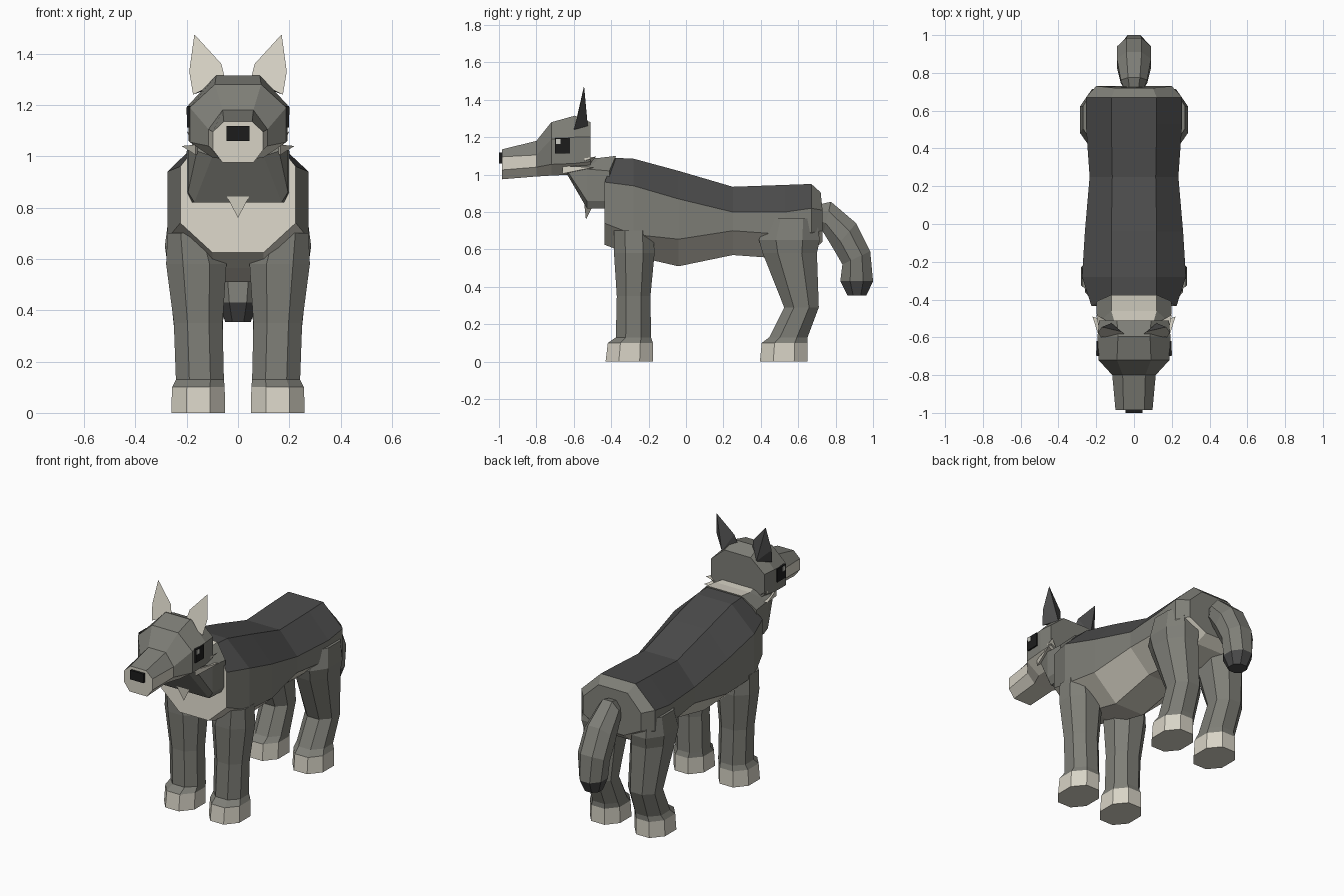
import bpy, bmesh


def material(name, rgb):
    m = bpy.data.materials.new(name)
    m.diffuse_color = (*rgb, 1)
    return m


GREY = material("grey fur", (0.21, 0.21, 0.185))
DARK = material("dark fur", (0.07, 0.07, 0.07))
CREAM = material("cream fur", (0.68, 0.65, 0.56))
BLACK = material("black", (0.012, 0.012, 0.012))
WHITE = material("eye glint", (0.6, 0.6, 0.55))
MATS = [GREY, DARK, CREAM, BLACK, WHITE]
G, D, C, K, W = range(5)


def build(name, verts, faces, colours):
    """Flat shaded mesh with one colour index per face."""
    bm = bmesh.new()
    vs = [bm.verts.new(v) for v in verts]
    for f, c in zip(faces, colours):
        bm.faces.new([vs[i] for i in f]).material_index = c
    bmesh.ops.recalc_face_normals(bm, faces=bm.faces)
    me = bpy.data.meshes.new(name)
    bm.to_mesh(me)
    bm.free()
    for m in MATS:
        me.materials.append(m)
    ob = bpy.data.objects.new(name, me)
    bpy.context.collection.objects.link(ob)
    return ob


def loft(name, rings, paint, caps=(G, G)):
    """Skin a row of equal rings; paint(segment, side) gives the colour."""
    n = len(rings[0])
    faces, cols = [], []
    for i in range(len(rings) - 1):
        for j in range(n):
            k = (j + 1) % n
            faces.append((i * n + j, i * n + k, (i + 1) * n + k, (i + 1) * n + j))
            cols.append(paint(i, j))
    last = (len(rings) - 1) * n
    faces += [list(range(n)), list(range(last, last + n))]
    cols += caps
    return build(name, [p for r in rings for p in r], faces, cols)


def section(yb, yt, b, w, t, z0, z1, z2, z3):
    """Upright octagon: sides 0/6 lower bevel, 1/5 flank, 2/4 upper bevel, 3 top, 7 bottom."""
    right = [(b, z0), (w, z1), (w, z2), (t, z3)]
    pts = right + [(-x, z) for x, z in reversed(right)]
    return [(x, yb + (yt - yb) * max(0, (z - z2) / (z3 - z2)) if z >= z2 else yb, z)
            for x, z in pts]


def plan(z, x0, x1, y0, y1, s=1, f=0.28):
    """Level bevelled rectangle, used for legs and feet."""
    cx, cy = (x1 - x0) * f, (y1 - y0) * f
    pts = [(x0 + cx, y0), (x1 - cx, y0), (x1, y0 + cy), (x1, y1 - cy),
           (x1 - cx, y1), (x0 + cx, y1), (x0, y1 - cy), (x0, y0 + cy)]
    return [(s * x, y, z) for x, y in pts]


def box(name, x0, x1, y0, y1, z0, z1, col):
    rings = [[(x0, y0, z), (x1, y0, z), (x1, y1, z), (x0, y1, z)] for z in (z0, z1)]
    return loft(name, rings, lambda i, j: col, (col, col))


# Torso: dark saddle, grey flanks, cream belly and chest
torso = [
    section(-0.435, -0.385, 0.10, 0.225, 0.12, 0.625, 0.74, 0.96, 1.09),
    section(-0.28, -0.28, 0.10, 0.275, 0.12, 0.565, 0.68, 0.94, 1.085),
    section(-0.04, -0.04, 0.10, 0.26, 0.12, 0.51, 0.655, 0.87, 1.02),
    section(0.25, 0.25, 0.10, 0.235, 0.115, 0.57, 0.70, 0.80, 0.935),
    section(0.53, 0.53, 0.10, 0.255, 0.12, 0.55, 0.68, 0.80, 0.945),
    section(0.67, 0.67, 0.10, 0.255, 0.12, 0.59, 0.69, 0.82, 0.95),
    section(0.73, 0.72, 0.08, 0.20, 0.10, 0.64, 0.70, 0.81, 0.905)]


def paint_torso(i, j):
    if j in (0, 6, 7):
        return C
    return D if j in (2, 3, 4) and i < 5 else G


loft("torso", torso, paint_torso, (C, G))

# Neck
neck = [
    section(-0.41, -0.375, 0.18, 0.20, 0.12, 0.82, 0.86, 1.02, 1.10),
    section(-0.53, -0.46, 0.17, 0.195, 0.12, 0.82, 0.86, 1.03, 1.09),
    section(-0.635, -0.53, 0.10, 0.16, 0.10, 1.0, 1.02, 1.06, 1.09)]
loft("neck", neck, lambda i, j: C if j == 3 else G)

# Head and muzzle
head = [
    section(-0.51, -0.51, 0.10, 0.185, 0.09, 1.0, 1.07, 1.20, 1.28),
    section(-0.595, -0.595, 0.10, 0.193, 0.085, 1.0, 1.06, 1.20, 1.315),
    section(-0.72, -0.72, 0.10, 0.188, 0.09, 0.995, 1.055, 1.19, 1.28),
    section(-0.80, -0.80, 0.065, 0.115, 0.06, 0.99, 1.04, 1.105, 1.18),
    section(-0.985, -0.985, 0.06, 0.098, 0.055, 0.975, 1.025, 1.095, 1.135)]
loft("head", head,
     lambda i, j: C if j in (0, 6, 7) or (i == 3 and j in (1, 5)) else G, (G, C))
box("nose", -0.045, 0.045, -1.0, -0.97, 1.06, 1.117, K)

# Chest tuft under the neck
build("chest_tuft", [(-0.05, -0.545, 0.855), (0.05, -0.545, 0.855),
                     (0, -0.50, 0.83), (0, -0.535, 0.76)],
      [(0, 1, 3), (1, 2, 3), (2, 0, 3), (0, 2, 1)], [C] * 4)

for s, side in ((-1, "left"), (1, "right")):
    # Ears: cream inside, dark behind
    ear = [(0.175, -0.60, 1.24), (0.19, -0.575, 1.33), (0.17, -0.545, 1.475),
           (0.065, -0.57, 1.36), (0.05, -0.585, 1.30), (0.12, -0.525, 1.26)]
    build("ear_" + side, [(s * x, y, z) for x, y, z in ear],
          [(0, 1, 2, 3, 4)] + [(i, (i + 1) % 5, 5) for i in range(5)], [C] + [D] * 5)

    # Eyes with a small glint
    xs = sorted((s * 0.17, s * 0.199))
    box("eye_" + side, *xs, -0.70, -0.62, 1.112, 1.196, K)
    xs = sorted((s * 0.195, s * 0.202))
    box("eye_glint_" + side, *xs, -0.695, -0.67, 1.163, 1.19, W)

    # Cheek tufts: two spikes swept back
    for n, (tip, z) in enumerate((((0.20, -0.48, 1.097), 1.06),
                                  ((0.22, -0.49, 1.04), 1.035))):
        pts = [(0.165, -0.66, z + 0.01), (0.165, -0.66, z - 0.03),
               (0.13, -0.52, z - 0.01), tip]
        build(f"cheek_tuft_{side}_{n}", [(s * x, y, zz) for x, y, zz in pts],
              [(0, 1, 3), (1, 2, 3), (2, 0, 3), (0, 2, 1)], [C] * 4)

    # Front leg
    rows = [(0.10, 0.052, 0.257, -0.418, -0.177), (0.13, 0.055, 0.242, -0.375, -0.187),
            (0.35, 0.06, 0.25, -0.37, -0.19), (0.58, 0.045, 0.28, -0.385, -0.168),
            (0.70, 0.09, 0.275, -0.385, -0.175)]
    loft("front_leg_" + side, [plan(*r, s) for r in rows], lambda i, j: G)
    loft("front_foot_" + side,
         [plan(0, 0.05, 0.26, -0.43, -0.177, s), plan(0.10, 0.052, 0.257, -0.418, -0.177, s)],
         lambda i, j: C, (C, C))

    # Hind leg
    rows = [(0.10, 0.052, 0.257, 0.405, 0.65), (0.13, 0.055, 0.242, 0.445, 0.65),
            (0.29, 0.06, 0.245, 0.525, 0.71), (0.58, 0.05, 0.275, 0.41, 0.70),
            (0.65, 0.06, 0.285, 0.39, 0.715), (0.765, 0.10, 0.27, 0.43, 0.70)]
    loft("hind_leg_" + side, [plan(*r, s) for r in rows], lambda i, j: G)
    loft("hind_foot_" + side,
         [plan(0, 0.05, 0.26, 0.395, 0.65, s), plan(0.10, 0.052, 0.257, 0.405, 0.65, s)],
         lambda i, j: C, (C, C))

# Tail: rings spanned between inner and outer curve points (y, z), with half width
spans = [((0.71, 0.72), (0.71, 0.84), 0.05), ((0.735, 0.69), (0.775, 0.855), 0.07),
         ((0.79, 0.60), (0.91, 0.74), 0.09), ((0.836, 0.52), (0.985, 0.59), 0.09),
         ((0.825, 0.43), (1.0, 0.43), 0.075), ((0.863, 0.355), (0.965, 0.355), 0.05)]
octagon = [(0.45, 0), (1, 0.3), (1, 0.7), (0.45, 1), (-0.45, 1), (-1, 0.7), (-1, 0.3), (-0.45, 0)]
tail = [[(u * w, a[0] + (b[0] - a[0]) * v, a[1] + (b[1] - a[1]) * v) for u, v in octagon]
        for a, b, w in spans]
loft("tail", tail, lambda i, j: D if i == 4 else G, (G, D))
